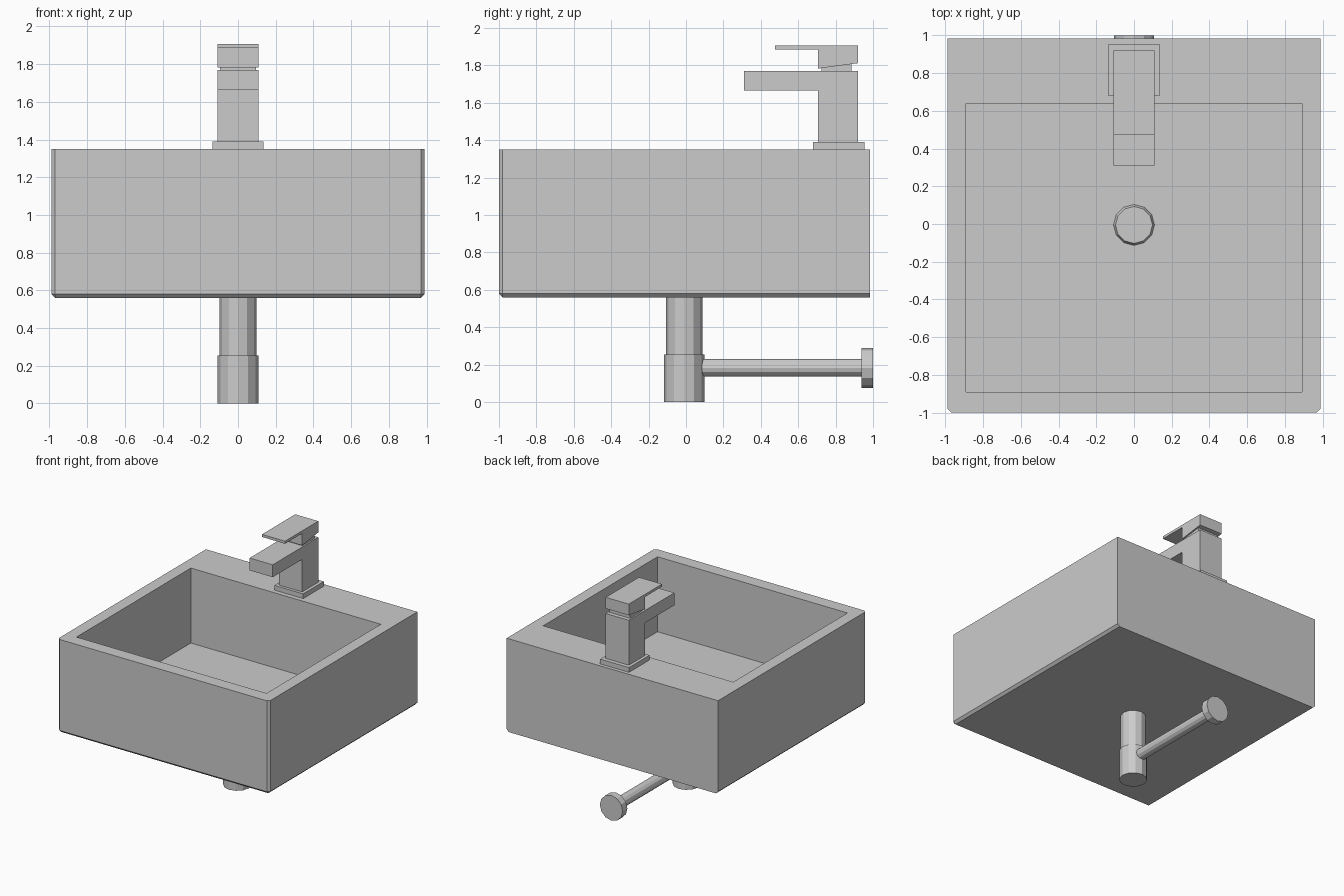
import bpy, bmesh, math

if "Cube" in bpy.data.objects:
    bpy.data.objects.remove(bpy.data.objects["Cube"])


def finish(name, bm):
    bmesh.ops.recalc_face_normals(bm, faces=bm.faces)
    mesh = bpy.data.meshes.new(name)
    bm.to_mesh(mesh)
    bm.free()
    obj = bpy.data.objects.new(name, mesh)
    bpy.context.collection.objects.link(obj)
    return obj


def fill_box(bm, x, y, z):
    made = bmesh.ops.create_cube(bm, size=1)
    for v in made['verts']:
        v.co = [a[0] if c < 0 else a[1] for c, a in zip(v.co, (x, y, z))]


def box(name, x, y, z):
    bm = bmesh.new()
    fill_box(bm, x, y, z)
    return finish(name, bm)


def extruded_profile(name, points, half_width):
    """Extrude a (y, z) side profile across x, centred on x = 0."""
    bm = bmesh.new()
    face = bm.faces.new([bm.verts.new((-half_width, y, z)) for y, z in points])
    out = bmesh.ops.extrude_face_region(bm, geom=[face])
    for v in out['geom']:
        if isinstance(v, bmesh.types.BMVert):
            v.co.x = half_width
    return finish(name, bm)


def tube(name, r1, r2, start, length, sides=12, along_y=False):
    bm = bmesh.new()
    bmesh.ops.create_cone(bm, cap_ends=True, segments=sides,
                          radius1=r1, radius2=r2, depth=length)
    for v in bm.verts:
        v.co.z += length / 2
    obj = finish(name, bm)
    obj.location = start
    if along_y:
        obj.rotation_euler.x = -math.pi / 2
    return obj


# Basin: box with a sunken bowl, chamfered except along the back and rim
X, FRONT, BACK, BOTTOM, RIM, FLOOR = 0.99, -1.0, 0.985, 0.56, 1.35, 0.715
bm = bmesh.new()
fill_box(bm, (-X, X), (FRONT, BACK), (BOTTOM, RIM))


def chamfered(e):
    a, b = (v.co for v in e.verts)
    on_back = a.y > 0 and b.y > 0
    on_rim = a.z > 1 and b.z > 1
    return not on_back and not on_rim


bmesh.ops.bevel(bm, geom=[e for e in bm.edges if chamfered(e)], offset=0.02,
                offset_type='OFFSET', segments=1, affect='EDGES')
bm.normal_update()
top = max(bm.faces, key=lambda f: f.calc_center_median().z)
outer = list(top.verts)
bm.faces.remove(top)
opening = [(-0.89, -0.89), (0.89, -0.89), (0.89, 0.64), (-0.89, 0.64)]
upper = [bm.verts.new((x, y, RIM)) for x, y in opening]
lower = [bm.verts.new((x, y, FLOOR)) for x, y in opening]


def corner(sx, sy):
    return [v for v in outer if v.co.x * sx > 0 and v.co.y * sy > 0]


signs = [(-1, -1), (1, -1), (1, 1), (-1, 1)]
for i in range(4):
    j = (i + 1) % 4
    bm.faces.new((upper[i], upper[j], lower[j], lower[i]))
    # rim strip: each side uses the inner pair and the matching outer verts
    ci, cj = corner(*signs[i]), corner(*signs[j])
    axis = 0 if i % 2 == 0 else 1
    a = min(ci, key=lambda v: abs(v.co[axis]))
    b = min(cj, key=lambda v: abs(v.co[axis]))
    bm.faces.new((a, b, upper[j], upper[i]))
    if len(ci) == 2:
        bm.faces.new((*ci, upper[i]))
bm.faces.new(lower)
finish("basin", bm)

# Drain stopper and waste pipes
tube("drain_stopper", 0.113, 0.098, (0, -0.005, FLOOR - 0.01), 0.035)
tube("drain_pipe", 0.098, 0.098, (0, -0.01, 0.25), 0.32)
tube("trap", 0.108, 0.108, (0, -0.01, 0), 0.255)
tube("wall_pipe", 0.047, 0.047, (0, 0.05, 0.183), 0.90, along_y=True)
tube("wall_flange", 0.107, 0.107, (0, 0.937, 0.183), 0.063, along_y=True)

# Tap
box("tap_base", (-0.135, 0.135), (0.68, 0.955), (RIM, 1.39))
extruded_profile("tap_body_and_spout", [
    (0.92, 1.39), (0.92, 1.77), (0.31, 1.77), (0.31, 1.665),
    (0.705, 1.665), (0.705, 1.39)], 0.108)
box("tap_neck", (-0.095, 0.095), (0.725, 0.885), (1.765, 1.815))
extruded_profile("tap_lever", [
    (0.92, 1.812), (0.92, 1.907), (0.475, 1.907), (0.475, 1.885),
    (0.705, 1.885), (0.705, 1.783)], 0.108)
